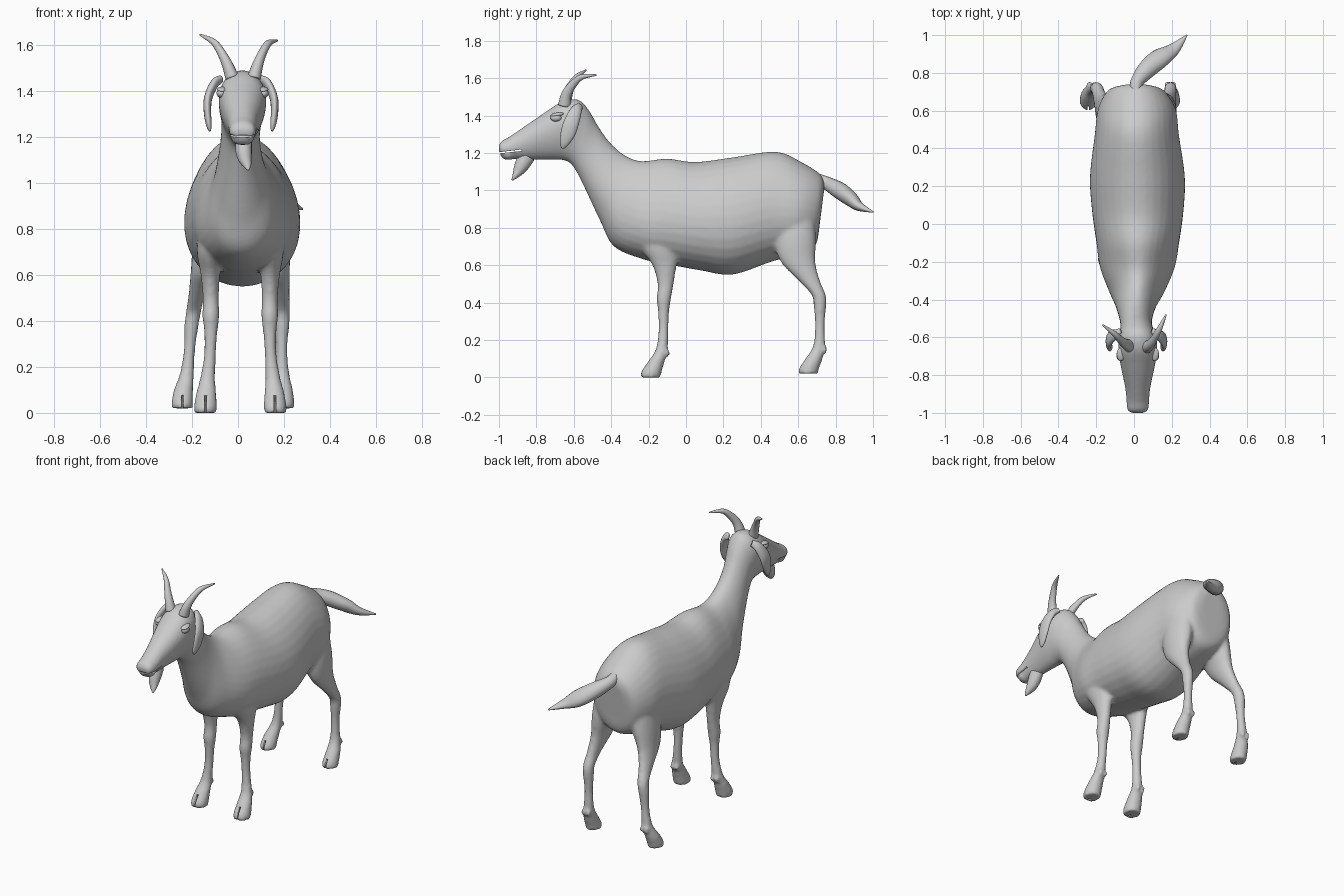
import bpy, bmesh, math
from mathutils import Vector, Matrix

X = Vector((1, 0, 0))


def smooth_rows(rows, n=5):
    """Catmull-Rom interpolation between rows of numbers."""
    out = []
    for i in range(len(rows) - 1):
        p = [rows[max(0, min(len(rows) - 1, i + k))] for k in (-1, 0, 1, 2)]
        for j in range(n):
            t = j / n
            out.append([0.5 * (2 * b + (c - a) * t + (2 * a - 5 * b + 4 * c - d) * t * t
                               + (3 * b - a - 3 * c + d) * t ** 3) for a, b, c, d in zip(*p)])
    return out + [list(rows[-1])]


def add_loft(bm, sections, n=24):
    """Skin closed rings; a section is (centre, u, v, egg)."""
    rings = []
    for c, u, v, egg in sections:
        ring = []
        for i in range(n):
            a = 2 * math.pi * i / n
            ring.append(bm.verts.new(c + u * math.cos(a) * (1 - egg * math.sin(a)) + v * math.sin(a)))
        rings.append(ring)
    for r, s in zip(rings, rings[1:]):
        for i in range(n):
            k = (i + 1) % n
            bm.faces.new((r[i], r[k], s[k], s[i]))
    bm.faces.new(rings[0])
    bm.faces.new(rings[-1])


def add_tube(bm, rows, n=16):
    """Rows of (x, y, z, sideways radius, other radius) along a path."""
    pts = smooth_rows(rows)
    secs = []
    for i, p in enumerate(pts):
        t = (Vector(pts[min(i + 1, len(pts) - 1)][:3]) - Vector(pts[max(i - 1, 0)][:3])).normalized()
        v = t.cross(X).normalized()
        u = v.cross(t)
        secs.append((Vector(p[:3]), u * p[3], v * p[4], 0))
    add_loft(bm, secs, n)


def add_ball(bm, loc, size, tilt=0):
    m = Matrix.Translation(loc) @ Matrix.Rotation(tilt, 4, 'X') @ Matrix.Diagonal((*size, 1))
    bmesh.ops.create_uvsphere(bm, u_segments=20, v_segments=12, radius=1, matrix=m)


def add_box(bm, loc, size, tilt=0):
    m = Matrix.Translation(loc) @ Matrix.Rotation(tilt, 4, 'X') @ Matrix.Diagonal((*size, 1))
    bmesh.ops.create_cube(bm, size=1, matrix=m)


def make_object(name, bm):
    bmesh.ops.recalc_face_normals(bm, faces=bm.faces)
    for f in bm.faces:
        f.smooth = True
    me = bpy.data.meshes.new(name)
    bm.to_mesh(me)
    bm.free()
    ob = bpy.data.objects.new(name, me)
    bpy.context.collection.objects.link(ob)
    return ob


# Torso, neck and head: top y, top z, bottom y, bottom z, half width, egg, centre x
torso = [
    (.742, 1.03, .715, .82, .08, 0, .01), (.72, 1.085, .69, .70, .15, 0, .01),
    (.62, 1.15, .60, .655, .205, .08, .015), (.48, 1.207, .46, .62, .222, .12, .015),
    (.25, 1.177, .25, .55, .25, .12, .018), (.05, 1.152, .08, .572, .24, .14, .02),
    (-.10, 1.17, -.10, .605, .215, .2, .02), (-.24, 1.157, -.23, .632, .19, .28, .018),
    (-.33, 1.19, -.385, .70, .14, .25, .015), (-.41, 1.26, -.46, .84, .105, .15, .01),
    (-.47, 1.345, -.55, 1.03, .085, .05, .01), (-.52, 1.43, -.605, 1.13, .088, -.05, .015),
    (-.575, 1.485, -.65, 1.16, .10, -.15, .018), (-.66, 1.477, -.72, 1.165, .10, -.2, .02),
    (-.75, 1.42, -.80, 1.165, .085, -.2, .02), (-.86, 1.345, -.88, 1.165, .066, -.1, .02),
    (-.94, 1.29, -.94, 1.17, .06, 0, .02), (-.985, 1.265, -.985, 1.185, .055, 0, .02),
    (-1.002, 1.24, -1.0, 1.205, .035, 0, .02)]
body_bm = bmesh.new()
secs = []
for yt, zt, yb, zb, w, e, cx in smooth_rows(torso):
    top, bot = Vector((cx, yt, zt)), Vector((cx, yb, zb))
    secs.append(((top + bot) / 2, X * w, (top - bot) / 2, e))
add_loft(body_bm, secs, 32)
add_ball(body_bm, (.02, -.95, 1.185), (.05, .04, .022))

# Legs: z, front y, back y, half width, spread, centre shift
front_leg = [
    (0, -.242, -.135, .049, .151, .01), (.03, -.24, -.13, .05, .151, .01),
    (.09, -.2, -.113, .043, .148, .01), (.15, -.162, -.098, .033, .142, .01),
    (.25, -.147, -.094, .026, .132, .01), (.35, -.15, -.09, .029, .128, .01),
    (.42, -.157, -.08, .037, .128, .01), (.5, -.152, -.066, .035, .128, .01),
    (.6, -.18, -.05, .042, .13, .01), (.72, -.25, -.03, .06, .13, .01),
    (.9, -.24, -.02, .055, .12, .015)]
hind_leg = [
    (.02, .60, .705, .046, .22, -.022), (.05, .605, .712, .046, .22, -.022),
    (.1, .638, .73, .042, .217, -.02), (.17, .68, .744, .031, .207, -.015),
    (.28, .69, .741, .025, .2, -.01), (.38, .682, .75, .031, .197, -.005),
    (.44, .672, .748, .033, .193, 0), (.52, .60, .716, .036, .183, .005),
    (.62, .505, .692, .05, .165, .01), (.75, .47, .695, .07, .14, .015),
    (.95, .49, .68, .06, .12, .015)]
cut_bm = bmesh.new()
for side in (-1, 1):
    for leg in (front_leg, hind_leg):
        secs = [(Vector((side * s + m, (y0 + y1) / 2, z)), X * w, Vector((0, (y1 - y0) / 2, 0)), 0)
                for z, y0, y1, w, s, m in smooth_rows(leg, 4)]
        add_loft(body_bm, secs, 20)
        # dewclaws and hoof cleft
        z, y0, y1, w, s, m = leg[3]
        for dx in (-.017, .017):
            add_ball(body_bm, (side * s + m + dx, y1 - .003, z - .02), (.013, .015, .022))
        x = side * leg[0][4] + leg[0][5]
        add_box(cut_bm, (x, leg[0][1] + .005, .03), (.008, .07, .09))

# Mouth slit
add_box(cut_bm, (.02, -.95, 1.207), (.2, .14, .007), .12)

body = make_object("body", body_bm)
cutter = make_object("cleft_cutter", cut_bm)
cutter.hide_render = True
cutter.hide_viewport = False
cutter.display_type = 'WIRE'
rem = body.modifiers.new("blend", 'REMESH')
rem.mode = 'VOXEL'
rem.voxel_size = .011
rem.use_smooth_shade = True
smo = body.modifiers.new("soften", 'SMOOTH')
smo.factor = .5
smo.iterations = 5
cut = body.modifiers.new("clefts", 'BOOLEAN')
cut.operation = 'DIFFERENCE'
cut.solver = 'EXACT'
cut.object = cutter

# Horns, sweeping out and back
for name, rows in (
        ("left_horn", [(-.025, -.645, 1.455, .03, .034), (-.045, -.635, 1.51, .024, .028),
                       (-.07, -.615, 1.56, .019, .022), (-.105, -.58, 1.61, .014, .015),
                       (-.165, -.535, 1.643, .004, .004)]),
        ("right_horn", [(.07, -.65, 1.455, .03, .034), (.085, -.64, 1.51, .024, .028),
                        (.105, -.61, 1.56, .019, .022), (.132, -.56, 1.605, .015, .015),
                        (.17, -.48, 1.617, .004, .004)])):
    bm = bmesh.new()
    add_tube(bm, rows)
    make_object(name, bm)

# Drooping ears and eyes
for name, side in (("left", -1), ("right", 1)):
    bm = bmesh.new()
    add_tube(bm, [(.013 + side * x, y, z, a, b) for x, y, z, a, b in (
        (.085, -.565, 1.45, .012, .018), (.115, -.585, 1.43, .018, .03),
        (.142, -.61, 1.37, .018, .04), (.146, -.63, 1.31, .016, .04),
        (.14, -.65, 1.255, .013, .026), (.135, -.66, 1.225, .005, .008))])
    make_object(name + "_ear", bm)
    bm = bmesh.new()
    add_ball(bm, (.02 + side * .093, -.695, 1.388), (.02, .03, .02))
    add_ball(bm, (.02 + side * .09, -.69, 1.405), (.022, .036, .011), .15)
    make_object(name + "_eye", bm)

# Beard
bm = bmesh.new()
add_tube(bm, [(.025, -.85, 1.185, .035, .045), (.025, -.875, 1.14, .036, .04),
              (.03, -.895, 1.105, .03, .03), (.04, -.915, 1.075, .018, .015),
              (.045, -.93, 1.055, .004, .004)])
make_object("beard", bm)

# Tail, swept to one side
bm = bmesh.new()
add_tube(bm, [(.01, .69, 1.065, .03, .03), (.015, .75, 1.04, .035, .035),
              (.07, .82, 1.0, .05, .045), (.14, .88, .955, .055, .04),
              (.21, .925, .915, .035, .025), (.28, 1.0, .885, .004, .004)])
make_object("tail", bm)
